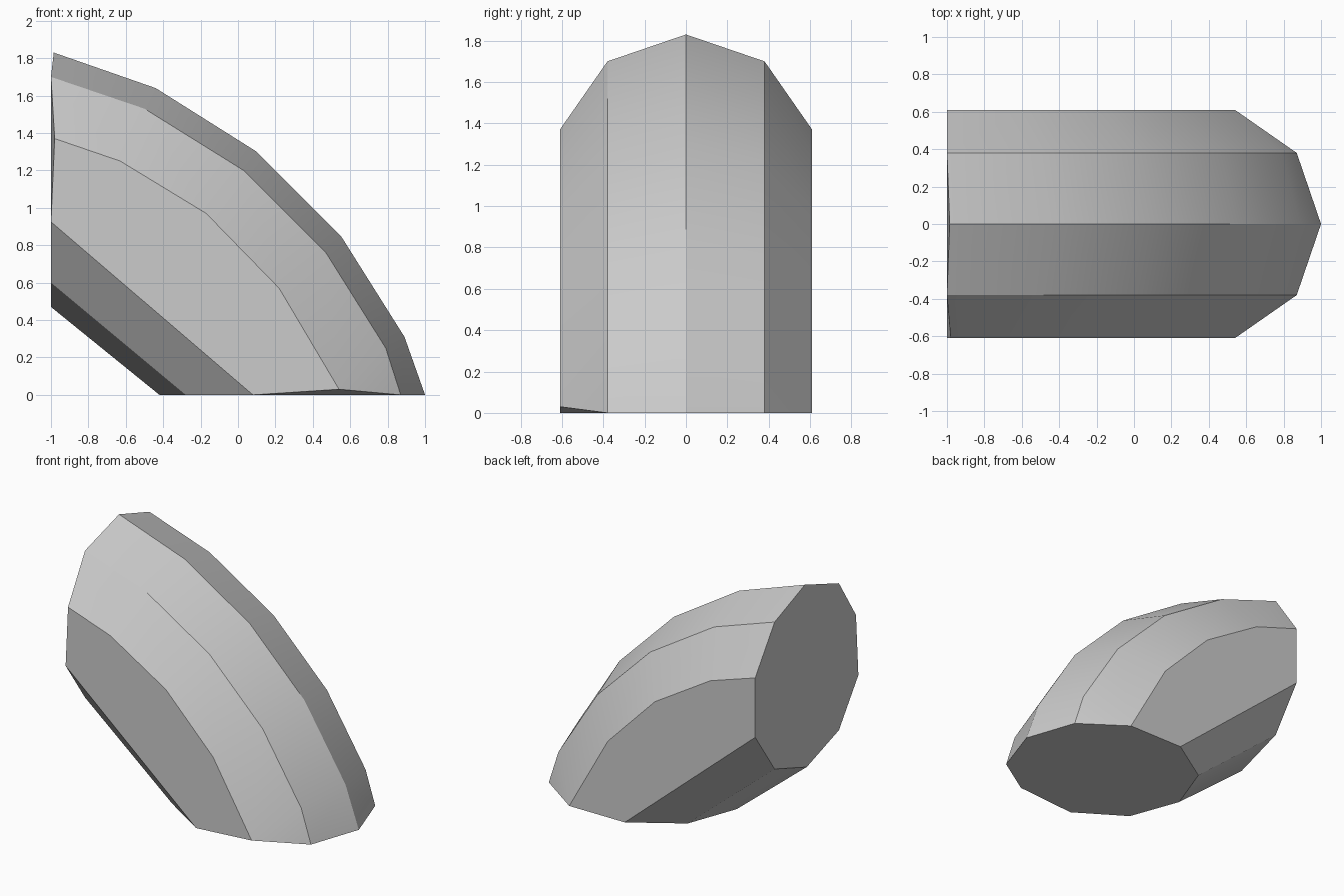
import bpy
import bmesh
import math

cube = bpy.data.objects.get("Cube")
if cube:
    bpy.data.objects.remove(cube, do_unlink=True)

# Single stone-grey colour
grey = bpy.data.materials.new("light_grey")
grey.use_nodes = True
colour = (0.6, 0.6, 0.6, 1)
grey.diffuse_color = colour
grey.node_tree.nodes["Principled BSDF"].inputs["Base Color"].default_value = colour

# Long edges of the bent ten-sided block, as (x, z) from wall end to floor end
RIDGE = [(-0.985, 1.83), (-0.44, 1.64), (0.1, 1.3), (0.55, 0.85), (0.89, 0.31), (1, 0)]
SHOULDER = [(-1, 1.7), (-0.5, 1.53), (0.03, 1.2), (0.47, 0.76), (0.79, 0.25), (0.87, 0)]
SIDE = [(-1, 1.37), (-0.63, 1.25), (-0.17, 0.97), (0.22, 0.57), (0.54, 0)]
LOWER = [(-1, 0.925), (0.08, 0)]
UNDER = [(-1, 0.6), (-0.28, 0)]
KEEL = [(-1, 0.47), (-0.42, 0)]
INNER_Y, OUTER_Y = 0.38, 0.61

bm = bmesh.new()


def line(points, y):
    return [bm.verts.new((x, y, z)) for x, z in points]


def strip(a, b):
    """Bridge two long edges; a shorter second edge ends in a triangle."""
    for i in range(len(a) - 1):
        j, k = min(i, len(b) - 1), min(i + 1, len(b) - 1)
        ring = [a[i], a[i + 1], b[k]]
        if j != k:
            ring.append(b[j])
        bm.faces.new(ring)


ridge, keel = line(RIDGE, 0), line(KEEL, 0)
halves = []
for s in (-1, 1):
    shoulder = line(SHOULDER, s * INNER_Y)
    side = line(SIDE, s * OUTER_Y)
    lower = line(LOWER, s * OUTER_Y)
    under = line(UNDER, s * INNER_Y)
    # The front side has slightly chipped end corners
    if s < 0:
        side[0].co.x += 0.02
        side[-1].co.z += 0.03
    strip(ridge, shoulder)
    strip(shoulder, side)
    bm.faces.new(side + lower[::-1])
    strip(lower, under)
    strip(under, keel)
    halves.append([shoulder, side, lower, under])

# Wall end and floor end caps
for end in (0, -1):
    front = [e[end] for e in halves[0]]
    back = [e[end] for e in halves[1]]
    bm.faces.new([ridge[end]] + front + [keel[end]] + back[::-1])

bmesh.ops.recalc_face_normals(bm, faces=bm.faces)
mesh = bpy.data.meshes.new("bent_block")
bm.to_mesh(mesh)
bm.free()
mesh.materials.append(grey)
block = bpy.data.objects.new("bent_block", mesh)
bpy.context.collection.objects.link(block)

# Smooth along the bend, crisp along the long edges
bpy.ops.object.select_all(action="DESELECT")
block.select_set(True)
bpy.context.view_layer.objects.active = block
bpy.ops.object.shade_smooth_by_angle(angle=math.radians(28))
